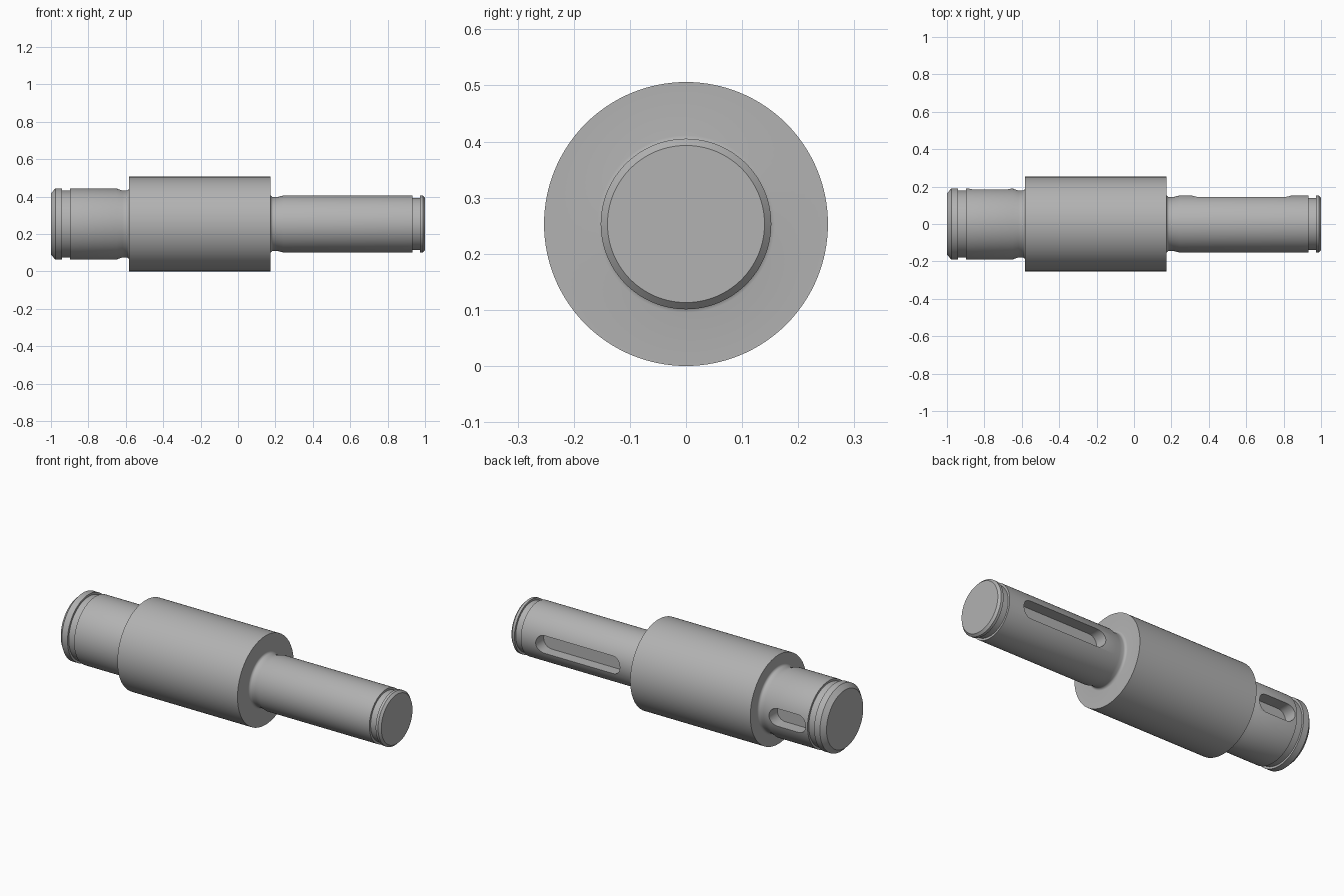
import bpy, bmesh, math
from mathutils import Matrix, Vector

cube = bpy.data.objects.get("Cube")
if cube:
    bpy.data.objects.remove(cube, do_unlink=True)

AXIS_Z = 0.253

steel = bpy.data.materials.new("steel grey")
steel.use_nodes = True
colour = (0.445, 0.445, 0.445, 1)
steel.diffuse_color = colour
steel.node_tree.nodes["Principled BSDF"].inputs["Base Color"].default_value = colour


def make_object(name, bm):
    bmesh.ops.recalc_face_normals(bm, faces=bm.faces)
    mesh = bpy.data.meshes.new(name)
    bm.to_mesh(mesh)
    bm.free()
    mesh.materials.append(steel)
    obj = bpy.data.objects.new(name, mesh)
    bpy.context.collection.objects.link(obj)
    return obj


def revolve(name, profile, sides=128):
    """Turn an (x, radius) profile around the shaft axis."""
    bm = bmesh.new()
    rings = []
    for x, r in profile:
        angles = [2 * math.pi * i / sides for i in range(sides)]
        rings.append([bm.verts.new((x, r * math.cos(a), AXIS_Z + r * math.sin(a)))
                      for a in angles])
    for a, b in zip(rings, rings[1:]):
        for i in range(sides):
            j = (i + 1) % sides
            bm.faces.new((a[i], a[j], b[j], b[i]))
    bm.faces.new(rings[0])
    bm.faces.new(rings[-1])
    return make_object(name, bm)


def slot_cutter(name, x0, x1, half_width, floor_y):
    """Round-ended key shape that reaches out past the back of the shaft."""
    bm = bmesh.new()
    outline = []
    for centre, start in ((x1 - half_width, -90), (x0 + half_width, 90)):
        for i in range(17):
            a = math.radians(start + i * 180 / 16)
            outline.append(bm.verts.new((centre + half_width * math.cos(a), floor_y,
                                         AXIS_Z + half_width * math.sin(a))))
    face = bm.faces.new(outline)
    grown = bmesh.ops.extrude_face_region(bm, geom=[face])["geom"]
    verts = [g for g in grown if isinstance(g, bmesh.types.BMVert)]
    bmesh.ops.translate(bm, verts=verts, vec=(0, 0.2, 0))
    obj = make_object(name, bm)
    obj.hide_render = True
    return obj


def undercut(shoulder, side, r_shaft, r_low):
    """Relief beside a shoulder: fillet, low band, gentle ramp to the shaft."""
    f = 0.014
    pts = []
    for i in range(6):
        a = math.pi / 2 * i / 5
        pts.append((shoulder + side * f * (1 - math.cos(a)), r_low + f * (1 - math.sin(a))))
    pts += [(shoulder + side * 0.036, r_low), (shoulder + side * 0.068, r_shaft)]
    return pts


# Turned shaft: thick journal, central body, thin journal
profile = [(-1, 0.165), (-0.976, 0.19), (-0.94, 0.19), (-0.94, 0.178),
           (-0.898, 0.178), (-0.898, 0.19)]
profile += reversed(undercut(-0.582, -1, 0.19, 0.179))
profile += [(-0.582, 0.253), (0.174, 0.253)]
profile += undercut(0.174, 1, 0.152, 0.144)
profile += [(0.933, 0.152), (0.933, 0.14), (0.973, 0.14), (0.973, 0.152),
            (0.988, 0.152), (1, 0.14)]
shaft = revolve("shaft", profile)

# Keyways on the back of both journals
cutters = [slot_cutter("long_keyway_cutter", 0.31, 0.84, 0.05, 0.08),
           slot_cutter("short_keyway_cutter", -0.885, -0.655, 0.05, 0.115)]
bpy.context.view_layer.objects.active = shaft
shaft.select_set(True)
for cutter in cutters:
    mod = shaft.modifiers.new(cutter.name, 'BOOLEAN')
    mod.operation = 'DIFFERENCE'
    mod.solver = 'EXACT'
    mod.object = cutter
    bpy.ops.object.modifier_apply(modifier=mod.name)
    bpy.data.objects.remove(cutter, do_unlink=True)

bpy.ops.object.shade_smooth_by_angle(angle=math.radians(25))
